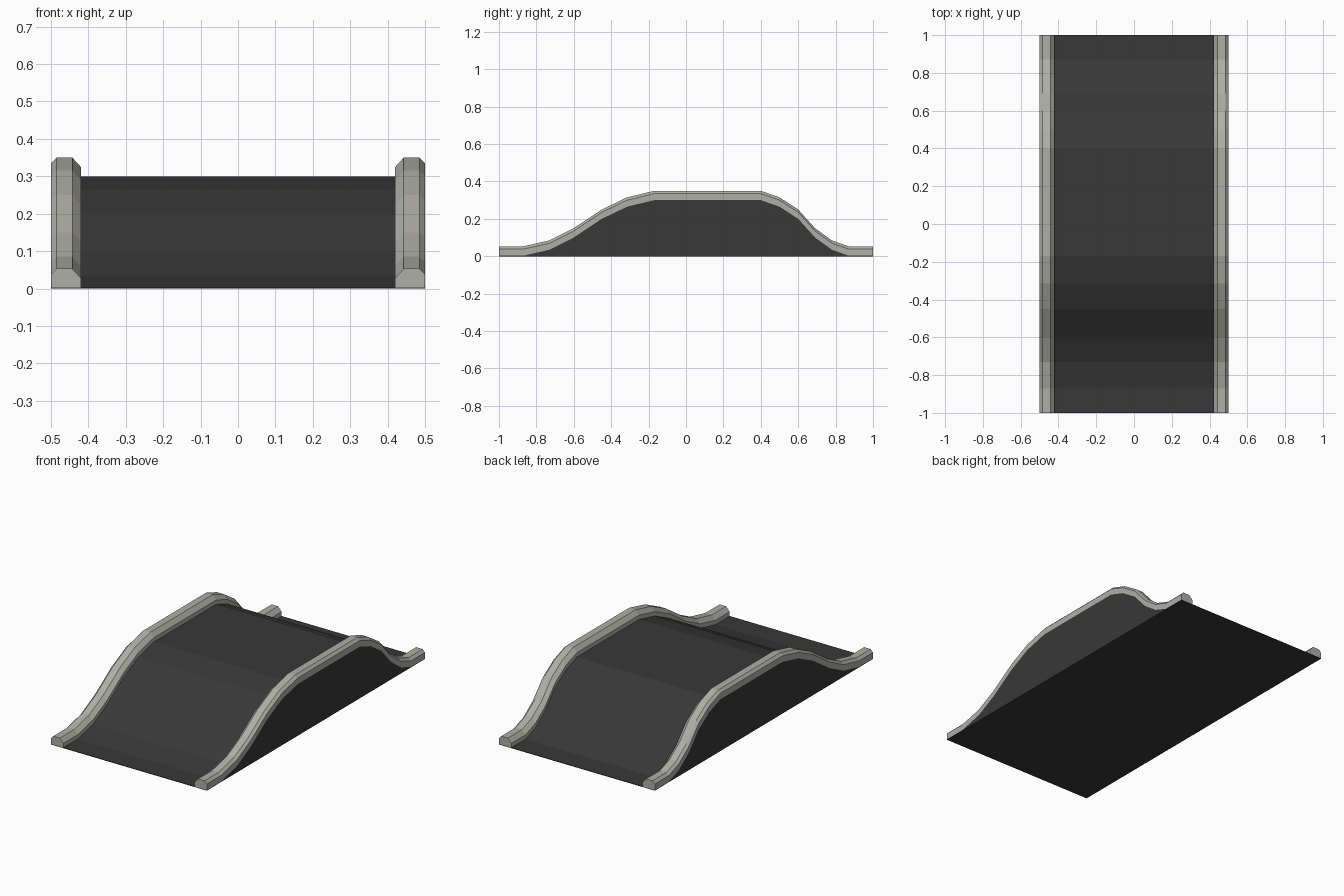
import bpy
import bmesh

# Remove the default cube
cube = bpy.data.objects.get("Cube")
if cube:
    bpy.data.objects.remove(cube, do_unlink=True)


def make_material(name, color):
    mat = bpy.data.materials.new(name)
    mat.use_nodes = True
    mat.diffuse_color = color
    mat.node_tree.nodes["Principled BSDF"].inputs["Base Color"].default_value = color
    return mat


asphalt = make_material("dark_asphalt", (0.04, 0.04, 0.04, 1))
concrete = make_material("light_concrete", (0.43, 0.43, 0.385, 1))

# Side profile of the road surface (y, z): long rise, flat crest, shorter fall
THIN = 0.003
profile = [(-1, THIN), (-0.87, THIN), (-0.73, 0.035), (-0.6, 0.1),
           (-0.45, 0.2), (-0.315, 0.265), (-0.17, 0.3),
           (0.4, 0.3), (0.5, 0.265), (0.6, 0.2), (0.69, 0.1),
           (0.78, 0.035), (0.87, THIN), (1, THIN)]


def loft(name, sections, mat):
    """Bridge equal closed sections into a capped solid."""
    bm = bmesh.new()
    rings = [[bm.verts.new(p) for p in section] for section in sections]
    for a, b in zip(rings, rings[1:]):
        for i in range(len(a)):
            j = (i + 1) % len(a)
            bm.faces.new((a[i], a[j], b[j], b[i]))
    bm.faces.new(rings[0])
    bm.faces.new(rings[-1])
    bmesh.ops.recalc_face_normals(bm, faces=bm.faces)
    mesh = bpy.data.meshes.new(name)
    bm.to_mesh(mesh)
    bm.free()
    mesh.materials.append(mat)
    obj = bpy.data.objects.new(name, mesh)
    bpy.context.collection.objects.link(obj)
    return obj


# Solid road hump, extruded across the full width
outline = profile + [(1, 0), (-1, 0)]
loft("road_hump", [[(x, y, z) for y, z in outline] for x in (-0.5, 0.5)], asphalt)

# Chamfered curbs that follow the road surface on both sides
curb_section = [(0.5, 0), (0.5, 0.035), (0.485, 0.05),
                (0.443, 0.05), (0.42, 0.025), (0.42, 0)]
for side, sign in (("left", 1), ("right", -1)):
    loft(side + "_curb",
         [[(sign * x, y, z + h) for x, h in curb_section] for y, z in profile],
         concrete)
